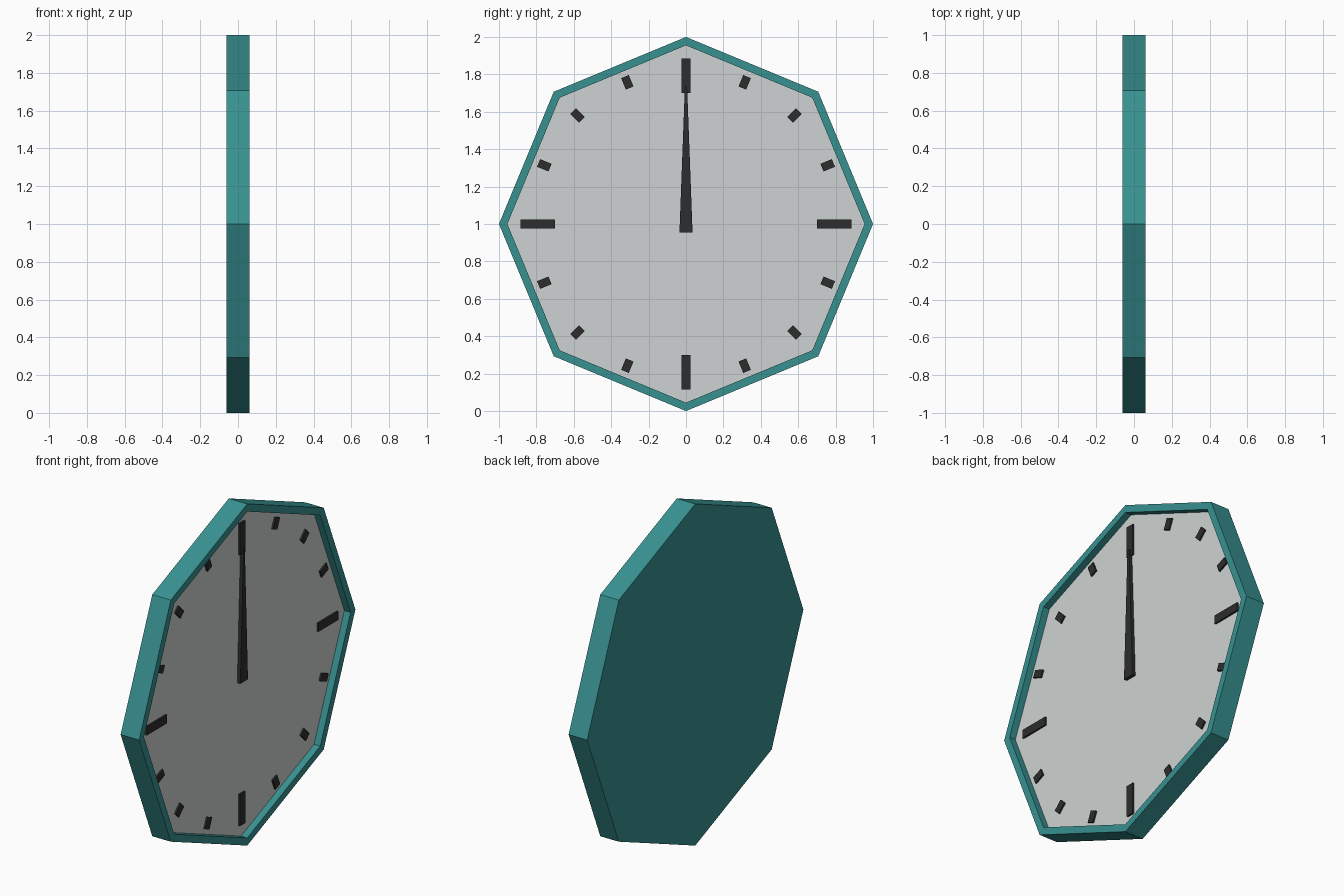
import bpy, math
from mathutils import Matrix

if "Cube" in bpy.data.objects:
    bpy.data.objects.remove(bpy.data.objects["Cube"])


def material(name, rgb):
    m = bpy.data.materials.new(name)
    m.diffuse_color = (*rgb, 1)
    m.use_nodes = True
    m.node_tree.nodes["Principled BSDF"].inputs["Base Color"].default_value = m.diffuse_color
    return m


TEAL = material("teal", (0.04, 0.285, 0.285))
GREY = material("pale grey", (0.62, 0.65, 0.645))
BLACK = material("charcoal", (0.026, 0.026, 0.027))
C = 1.0                                   # height of the clock centre


def mesh_object(name, verts, faces, mats):
    me = bpy.data.meshes.new(name)
    me.from_pydata(verts, [], faces)
    for m in mats:
        me.materials.append(m)
    ob = bpy.data.objects.new(name, me)
    bpy.context.collection.objects.link(ob)
    return ob


def octagon_case():
    # rings: back, front outer, front inner, recessed dial edge
    n = 8
    rings = [(1.0, -0.06), (1.0, 0.06), (0.955, 0.06), (0.955, 0.02)]
    verts = [(x, r * math.sin(math.tau * i / n), C + r * math.cos(math.tau * i / n))
             for r, x in rings for i in range(n)]
    faces = [tuple(range(n))]
    for k in range(len(rings) - 1):
        for i in range(n):
            j = (i + 1) % n
            faces.append((k * n + i, (k + 1) * n + i, (k + 1) * n + j, k * n + j))
    faces.append(tuple(reversed(range(3 * n, 4 * n))))
    ob = mesh_object("clock_case", verts, faces, [TEAL, GREY])
    ob.data.polygons[len(faces) - 1].material_index = 1   # dial
    return ob


def plate(name, r0, r1, w0, w1, x0, x1, angle=0.0):
    # tapered bar lying on the dial, running outward from radius r0 to r1
    outline = [(-w0 / 2, r0), (w0 / 2, r0), (w1 / 2, r1), (-w1 / 2, r1)]
    verts = [(x, y, z) for x in (x0, x1) for y, z in outline]
    faces = [(3, 2, 1, 0), (4, 5, 6, 7)]
    faces += [(i, (i + 1) % 4, (i + 1) % 4 + 4, i + 4) for i in range(4)]
    ob = mesh_object(name, verts, faces, [BLACK])
    ob.data.transform(Matrix.Translation((0, 0, C)) @ Matrix.Rotation(angle, 4, 'X'))
    return ob


octagon_case()

# long marks at the quarters, short marks between
for i in range(16):
    a = math.tau * i / 16
    if i % 4 == 0:
        plate(f"quarter_mark_{i}", 0.70, 0.885, 0.05, 0.05, 0.018, 0.03, a)
    else:
        plate(f"short_mark_{i}", 0.787, 0.853, 0.044, 0.044, 0.018, 0.03, a)

# hands both point straight up, so they read as one tapered pointer
plate("clock_hand", -0.045, 0.735, 0.07, 0.012, 0.019, 0.04)
